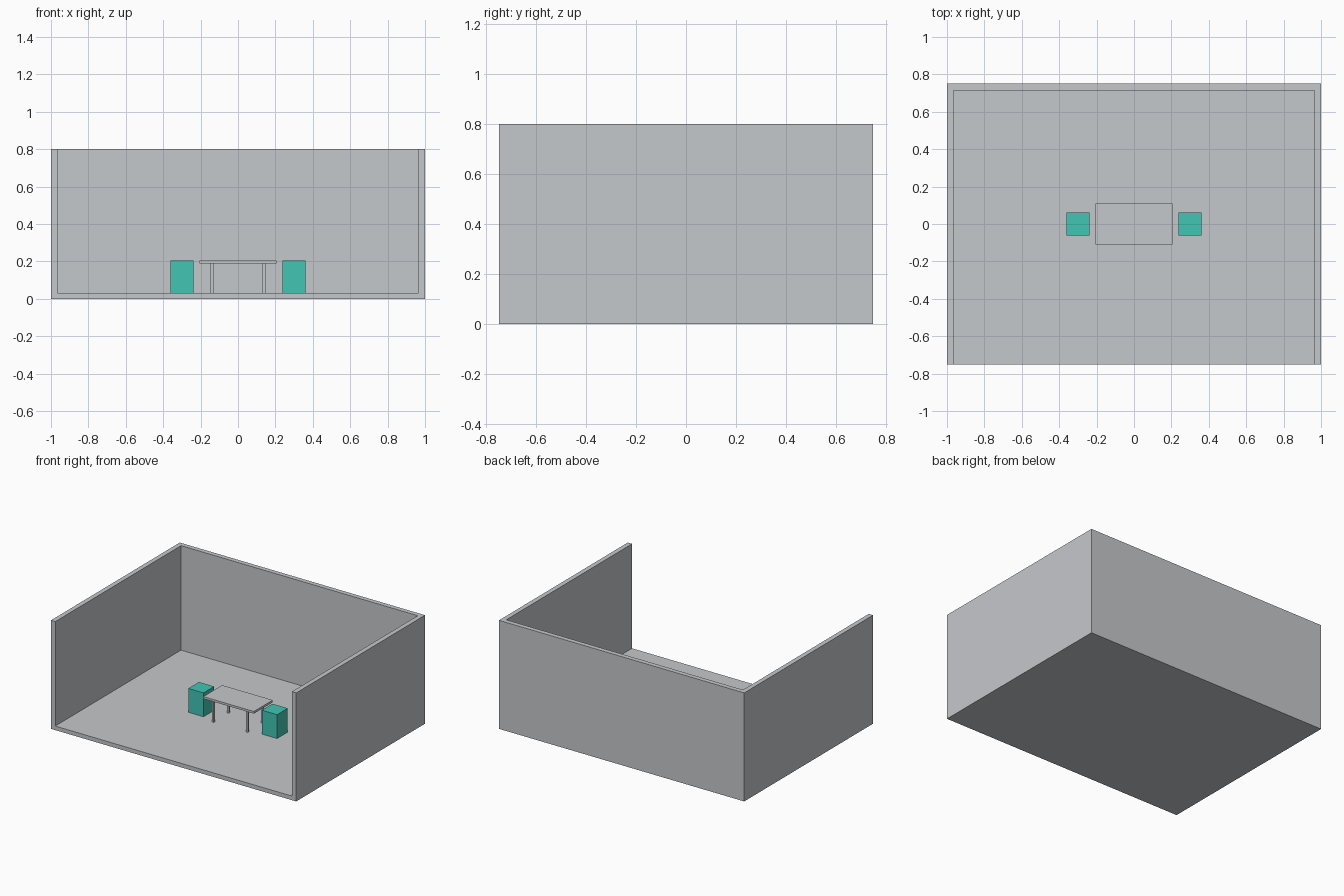
import bpy
import bmesh

if "Cube" in bpy.data.objects:
    bpy.data.objects.remove(bpy.data.objects["Cube"])


def material(name, rgb):
    m = bpy.data.materials.new(name)
    m.diffuse_color = (*rgb, 1)
    m.use_nodes = True
    m.node_tree.nodes["Principled BSDF"].inputs["Base Color"].default_value = m.diffuse_color
    return m


GREY = material("light grey", (0.56, 0.58, 0.597))
TEAL = material("teal", (0.054, 0.56, 0.46))


def box(name, lo, hi, mat):
    """Axis-aligned box between two corners."""
    bm = bmesh.new()
    bmesh.ops.create_cube(bm, size=1)
    for v in bm.verts:
        v.co = [hi[i] if v.co[i] > 0 else lo[i] for i in range(3)]
    mesh = bpy.data.meshes.new(name)
    bm.to_mesh(mesh)
    bm.free()
    mesh.materials.append(mat)
    ob = bpy.data.objects.new(name, mesh)
    bpy.context.collection.objects.link(ob)
    return ob


FLOOR, WALL, TOP = 0.03, 0.035, 0.206

# Room: solid block hollowed out, open at the front and top
room = box("room", (-1, -0.75, 0), (1, 0.75, 0.8), GREY)
cutter = box("room_cutter", (-1 + WALL, -1, FLOOR), (1 - WALL, 0.75 - WALL, 1), GREY)
cutter.hide_render = True
cut = room.modifiers.new("hollow", 'BOOLEAN')
cut.operation = 'DIFFERENCE'
cut.solver = 'EXACT'
cut.object = cutter
bpy.context.view_layer.objects.active = room
bpy.ops.object.modifier_apply(modifier=cut.name)
bpy.data.objects.remove(cutter)

# Table top and four legs
box("table_top", (-0.206, -0.11, 0.19), (0.206, 0.11, TOP), GREY)
for sx, xn in ((-1, "left"), (1, "right")):
    for sy, yn in ((-1, "front"), (1, "back")):
        x, y, r = sx * 0.139, sy * 0.0875, 0.008
        box(f"table_leg_{yn}_{xn}", (x - r, y - r, FLOOR), (x + r, y + r, 0.19), GREY)

    # Block stool at each end of the table
    cx, h = sx * 0.3, 0.062
    box(f"stool_{xn}", (cx - h, -h, FLOOR), (cx + h, h, TOP), TEAL)
